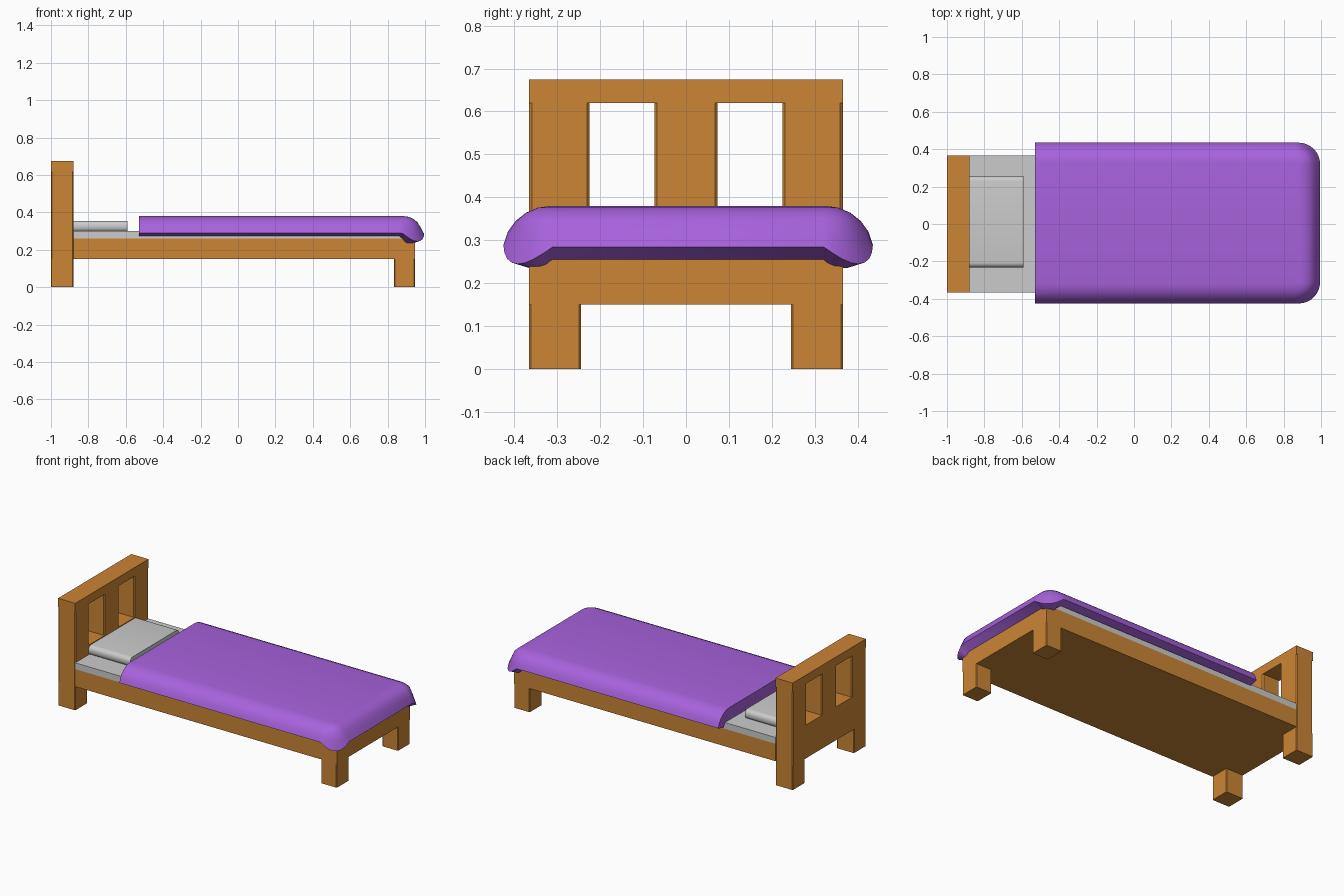
import bpy, bmesh, math
from mathutils import Vector

cube = bpy.data.objects.get("Cube")
if cube:
    bpy.data.objects.remove(cube, do_unlink=True)


def material(name, rgb):
    m = bpy.data.materials.new(name)
    m.use_nodes = True
    m.diffuse_color = (*rgb, 1)
    m.node_tree.nodes["Principled BSDF"].inputs["Base Color"].default_value = (*rgb, 1)
    return m


wood = material("orange wood", (0.60, 0.235, 0.035))
linen = material("grey linen", (0.60, 0.60, 0.60))
purple = material("purple cloth", (0.39, 0.122, 0.72))


def finish(bm, name, mat, smooth=False):
    bmesh.ops.recalc_face_normals(bm, faces=bm.faces)
    mesh = bpy.data.meshes.new(name)
    bm.to_mesh(mesh)
    bm.free()
    mesh.materials.append(mat)
    ob = bpy.data.objects.new(name, mesh)
    bpy.context.collection.objects.link(ob)
    if smooth:
        bpy.ops.object.select_all(action='DESELECT')
        ob.select_set(True)
        bpy.context.view_layer.objects.active = ob
        bpy.ops.object.shade_smooth_by_angle(angle=math.radians(35))
    return ob


def box(name, xs, ys, zs, mat, bevel=0.0, axis=2, segments=1):
    """Box between limits; edges running along the axis may be bevelled."""
    bm = bmesh.new()
    bmesh.ops.create_cube(bm, size=1)
    for v in bm.verts:
        v.co = [lim[0] if c < 0 else lim[1] for c, lim in zip(v.co, (xs, ys, zs))]
    if bevel:
        edges = [e for e in bm.edges
                 if abs((e.verts[0].co - e.verts[1].co).normalized()[axis]) > 0.9]
        bmesh.ops.bevel(bm, geom=edges, offset=bevel, segments=segments,
                        profile=0.5, affect='EDGES')
    return finish(bm, name, mat, segments > 1)


# Wooden frame
W = 0.365
HEAD = (-1.0, -0.88)
FOOT = (0.835, 0.945)
box("bed_base", (HEAD[1], FOOT[1]), (-W, W), (0.15, 0.26), wood)
box("headboard_panel", HEAD, (-W, W), (0.15, 0.36), wood, 0.006)
box("headboard_top_rail", HEAD, (-W, W), (0.62, 0.675), wood)
box("headboard_center_slat", HEAD, (-0.073, 0.073), (0.36, 0.62), wood, 0.006)
for side, s in (("left", 1), ("right", -1)):
    outer = sorted((s * 0.225, s * W))
    leg = sorted((s * 0.245, s * W))
    box(f"headboard_post_{side}", HEAD, outer, (0.36, 0.62), wood, 0.006)
    box(f"head_leg_{side}", HEAD, leg, (0, 0.15), wood, 0.004)
    box(f"foot_leg_{side}", FOOT, leg, (0, 0.15), wood, 0.004)

# Mattress and pillow
box("mattress", (HEAD[1], 0.90), (-W, W), (0.26, 0.30), linen)
box("pillow", (HEAD[1], -0.59), (-0.232, 0.256), (0.295, 0.355), linen, 0.026, 0, 5)

# Duvet sections: (distance in from the edge, height), from top round to underside
SIDE = [(0.108, 0.380), (0.080, 0.376), (0.052, 0.364), (0.028, 0.345),
        (0.010, 0.320), (0.000, 0.290), (0.048, 0.275), (0.070, 0.302)]
END = [(0.108, 0.380), (0.082, 0.376), (0.056, 0.365), (0.036, 0.348),
       (0.018, 0.320), (0.000, 0.285), (0.084, 0.236), (0.108, 0.290)]
R, HALF, TIP, SHIFT = 0.115, 0.430, 0.995, 0.005


def section(center, angle, s, blend, drop):
    """One cross-section of the duvet edge, radiating from a corner centre."""
    out = Vector((math.sin(angle), s * math.cos(angle), 0))
    pts = []
    for i, (a, b) in enumerate(zip(SIDE, END)):
        inset = a[0] + (b[0] - a[0]) * blend
        z = a[1] + (b[1] - a[1]) * blend
        if i == 6:
            inset -= 0.040 * drop
        elif i in (4, 5):
            z -= (i - 3) * 0.020 * drop
        p = center + out * (R - inset)
        pts.append((p.x, p.y + SHIFT, z))
    return pts


def half_path(s):
    corner = Vector((TIP - R, s * (HALF - R), 0))
    rows = [section(Vector((x, corner.y, 0)), 0, s, 0, 0) for x in (-0.53, 0.86)]
    steps = 8
    for k in range(steps + 1):
        t = k / steps
        rows.append(section(corner, t * math.pi / 2, s,
                            min(1, 0.4 + 3 * t), math.sin(math.pi * t)))
    return rows


bm = bmesh.new()
path = half_path(-1) + half_path(1)[::-1]
rows = [[bm.verts.new(p) for p in row] for row in path]
for a, b in zip(rows, rows[1:]):
    for i in range(len(SIDE) - 1):
        bm.faces.new((a[i], a[i + 1], b[i + 1], b[i]))
bm.faces.new([r[0] for r in rows])
bm.faces.new([r[-1] for r in rows])
bm.faces.new(rows[0] + rows[-1][::-1])
finish(bm, "duvet", purple, True)
